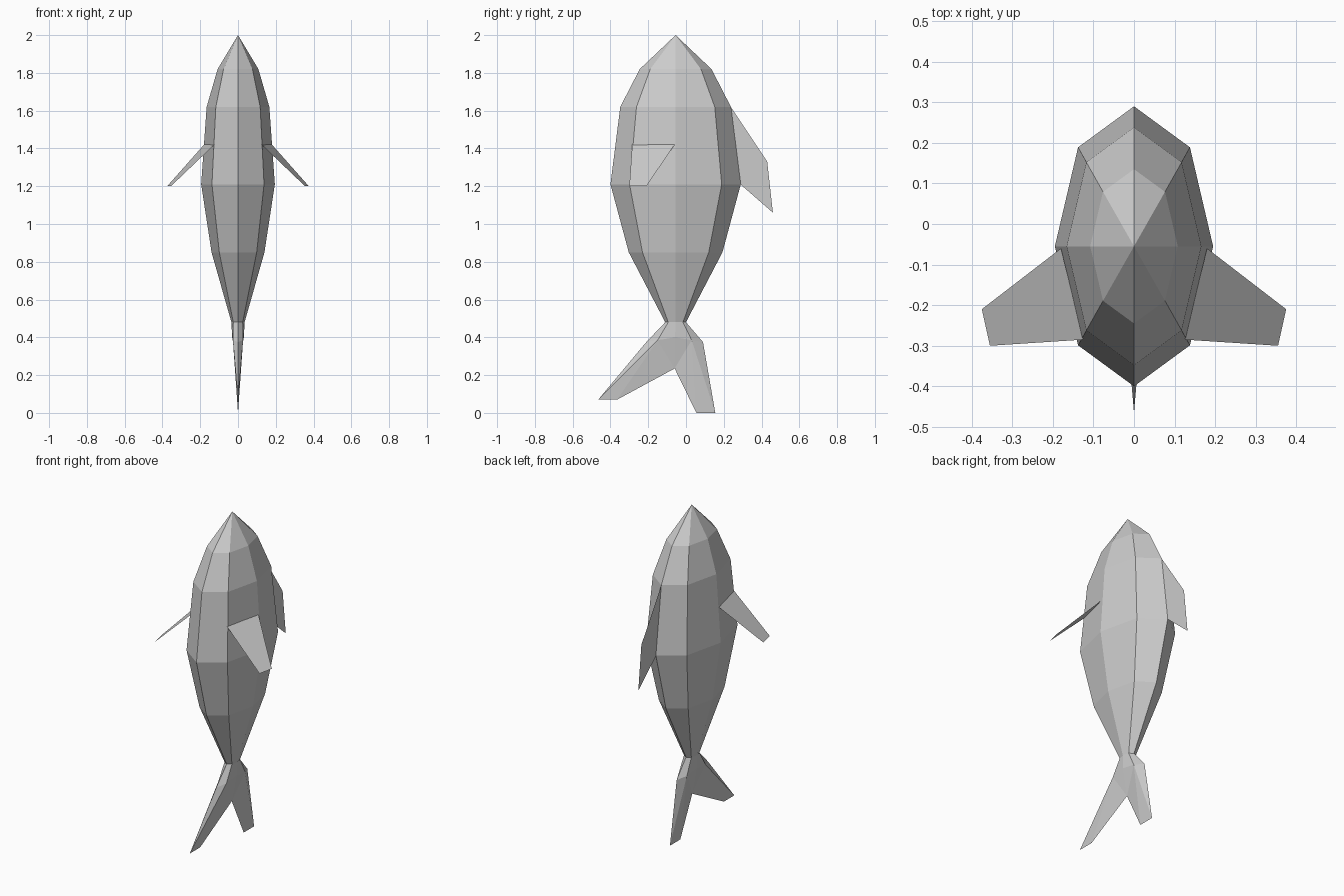
import bpy
import bmesh
import math

cube = bpy.data.objects.get("Cube")
if cube:
    bpy.data.objects.remove(cube, do_unlink=True)

# One plain grey for the whole fish
grey = bpy.data.materials.new("grey")
grey.use_nodes = True
grey.diffuse_color = (0.6, 0.6, 0.6, 1)
grey.node_tree.nodes["Principled BSDF"].inputs["Base Color"].default_value = (0.6, 0.6, 0.6, 1)

CENTRE_Y = -0.055


def add_object(name, bm):
    bmesh.ops.recalc_face_normals(bm, faces=bm.faces)
    mesh = bpy.data.meshes.new(name)
    bm.to_mesh(mesh)
    bm.free()
    mesh.materials.append(grey)
    obj = bpy.data.objects.new(name, mesh)
    bpy.context.collection.objects.link(obj)
    return obj


def add_plate(name, points):
    bm = bmesh.new()
    bm.faces.new([bm.verts.new(p) for p in points])
    return add_object(name, bm)


# Body: eight-sided rings (z, half width, half depth) closing in a pointed nose
rings = [(0.48, 0.035, 0.055), (0.85, 0.14, 0.248), (1.21, 0.195, 0.345),
         (1.62, 0.166, 0.293), (1.82, 0.108, 0.19)]
bm = bmesh.new()
loops = []
for z, w, d in rings:
    loops.append([bm.verts.new((w * math.cos(i * math.pi / 4),
                                CENTRE_Y + d * math.sin(i * math.pi / 4), z))
                  for i in range(8)])
for low, high in zip(loops, loops[1:]):
    for i in range(8):
        j = (i + 1) % 8
        bm.faces.new((low[i], low[j], high[j], high[i]))
nose = bm.verts.new((0, CENTRE_Y, 2.0))
for i in range(8):
    bm.faces.new((loops[-1][i], loops[-1][(i + 1) % 8], nose))
add_object("body", bm)

# Tail: forked outline on the centre plane, thickened by side points (x, y, z)
outline = [(-0.11, 0.48), (-0.21, 0.375), (-0.465, 0.07), (-0.365, 0.07), (-0.06, 0.235),
           (0.055, 0.0), (0.155, 0.0), (0.09, 0.375), (0.0, 0.48)]
side = [(0.025, -0.094, 0.48), (0.035, -0.055, 0.48), (0.025, -0.016, 0.48),
        (0.027, -0.15, 0.385), (0.031, -0.058, 0.40), (0.027, 0.03, 0.385)]
# Indices 0-8 are the outline, 9-14 the side points
tail_faces = [(0, 9, 12, 1), (9, 10, 13, 12), (10, 11, 14, 13), (11, 8, 7, 14),
              (1, 12, 2), (12, 3, 2), (12, 13, 4), (12, 4, 3),
              (13, 14, 4), (14, 5, 4), (14, 6, 5), (14, 7, 6)]
bm = bmesh.new()
edge = [bm.verts.new((0, y, z)) for y, z in outline]
for s in (1, -1):
    verts = edge + [bm.verts.new((s * x, y, z)) for x, y, z in side]
    for f in tail_faces:
        bm.faces.new([verts[i] for i in f])
add_object("tail_fin", bm)

# Back fin: a flat plate on the centre plane
add_plate("back_fin", [(0, 0.15, 1.62), (0, 0.237, 1.62), (0, 0.43, 1.33),
                       (0, 0.46, 1.06), (0, 0.288, 1.21), (0, 0.2, 1.21)])

# Side fins: mirrored plates sloping down and outwards
for name, s in (("left_side_fin", 1), ("right_side_fin", -1)):
    add_plate(name, [(s * 0.18, -0.06, 1.42), (s * 0.125, -0.285, 1.42),
                     (s * 0.355, -0.30, 1.2), (s * 0.375, -0.21, 1.2)])
